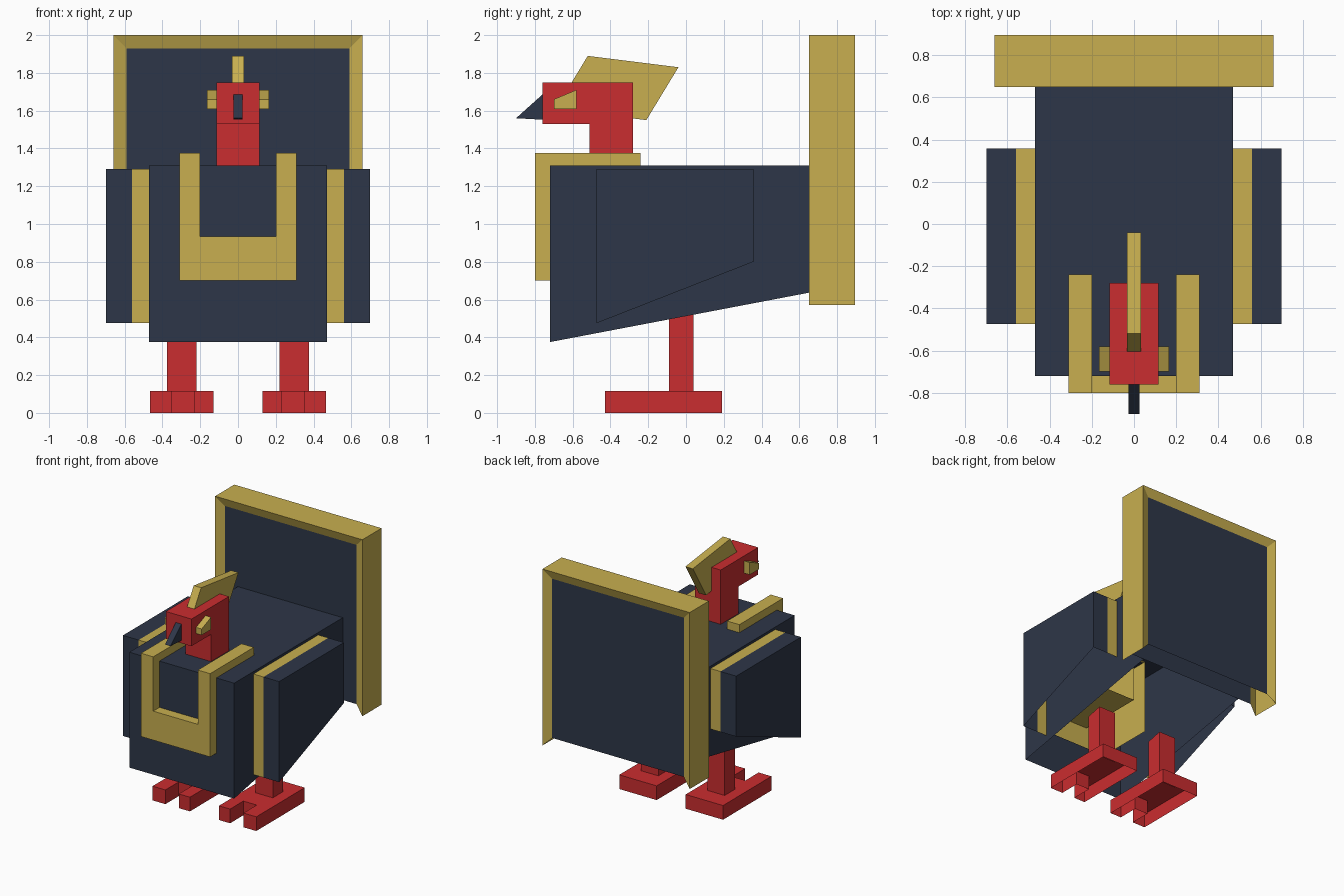
import bpy

if "Cube" in bpy.data.objects:
    bpy.data.objects.remove(bpy.data.objects["Cube"])


def material(name, rgb):
    m = bpy.data.materials.new(name)
    m.diffuse_color = (*rgb, 1)
    m.use_nodes = True
    m.node_tree.nodes["Principled BSDF"].inputs["Base Color"].default_value = m.diffuse_color
    return m


RED = material("red", (0.59, 0.026, 0.029))
GOLD = material("gold", (0.58, 0.43, 0.08))
NAVY = material("navy", (0.027, 0.037, 0.065))


def make(name, verts, faces, mats, idx=None):
    me = bpy.data.meshes.new(name)
    me.from_pydata(verts, [], faces)
    for m in mats:
        me.materials.append(m)
    for i, k in enumerate(idx or []):
        me.polygons[i].material_index = k
    me.update()
    ob = bpy.data.objects.new(name, me)
    bpy.context.collection.objects.link(ob)
    return ob


def prism(name, pts, a, b, mat, axis="x", skip=(), caps=(True, True)):
    """Extrude a profile along an axis; skip leaves chosen sides open."""
    put = {"x": lambda p, q, t: (t, p, q),
           "y": lambda p, q, t: (p, t, q),
           "z": lambda p, q, t: (p, q, t)}[axis]
    n = len(pts)
    verts = [put(p, q, t) for t in (a, b) for p, q in pts]
    faces = [(i, (i + 1) % n, (i + 1) % n + n, i + n)
             for i in range(n) if i not in skip]
    if caps[0]:
        faces.append(tuple(range(n))[::-1])
    if caps[1]:
        faces.append(tuple(range(n, 2 * n)))
    area = sum(pts[i][0] * pts[(i + 1) % n][1] - pts[(i + 1) % n][0] * pts[i][1]
               for i in range(n))
    if (area > 0) == (axis == "y"):
        faces = [f[::-1] for f in faces]
    return make(name, verts, faces, [mat])


def rect(p0, q0, p1, q1):
    return [(p0, q0), (p1, q0), (p1, q1), (p0, q1)]


# Body shell, open below, front left for the separate panel
prism("body", [(-.72, .375), (.67, .64), (.67, 1.31), (-.72, 1.31)],
      -.47, .47, NAVY, skip=(0, 1, 3))

# Body front, cut around the bib
front = [(-.47, .375), (.47, .375), (.47, 1.31), (.31, 1.31), (.31, .7),
         (-.31, .7), (-.31, 1.31), (-.47, 1.31)]
panel = rect(-.2, .935, .2, 1.31)
make("body_front", [(x, -.72, z) for x, z in front + panel],
     [tuple(range(8)), (8, 9, 10, 11)], [NAVY])

# U-shaped bib whose arms lie over the back
prism("bib", [(-.31, .7), (.31, .7), (.31, 1.375), (.2, 1.375), (.2, .935),
              (-.2, .935), (-.2, 1.375), (-.31, 1.375)],
      -.8, -.24, GOLD, axis="y", skip=(0,), caps=(True, False))
for s in (-1, 1):
    prism("bib_arm_end", rect(s * .255 - .055, 1.31, s * .255 + .055, 1.375),
          -.26, -.24, GOLD, axis="y")

# Head with neck, beak and crest
prism("head", [(-.51, 1.31), (-.28, 1.31), (-.28, 1.75), (-.76, 1.75),
               (-.76, 1.53), (-.51, 1.53)], -.115, .115, RED)
prism("beak", [(-.9, 1.56), (-.755, 1.552), (-.755, 1.69)], -.025, .025, NAVY)
prism("crest", [(-.69, 1.61), (-.21, 1.55), (-.04, 1.83), (-.52, 1.89)],
      -.033, .033, GOLD)

wing = [(-.473, .475), (.357, .8), (.357, 1.29), (-.473, 1.29)]
eye = [(-.7, 1.61), (-.58, 1.61), (-.58, 1.71), (-.7, 1.66)]
foot = [(.13, -.43), (.23, -.43), (.23, -.26), (.35, -.26), (.35, -.43),
        (.465, -.43), (.465, .19), (.13, .19)]
for s, side in ((-1, "left"), (1, "right")):
    def span(a, b):
        return (a, b) if s > 0 else (-b, -a)
    outer = (s < 0, s > 0)
    # Wing: gold inner layer and navy outer layer, open below
    prism(side + "_wing_band", wing, *span(.47, .56), GOLD, skip=(0,),
          caps=(False, False))
    prism(side + "_wing", wing, *span(.56, .7), NAVY, skip=(0,), caps=outer)
    # Eye
    prism(side + "_eye", eye, *span(.115, .165), GOLD)
    # Leg and two-toed foot, foot open below
    prism(side + "_leg", [(-.09, .11), (.04, .11), (.04, .54), (-.09, .51)],
          *span(.22, .375), RED)
    prism(side + "_foot", [(s * x, y) for x, y in foot], 0, .115, RED,
          axis="z", caps=(False, True))

# Tail board: gold rim on three sides with recessed navy panels
verts = []
for y, r in ((.65, .025), (.895, -.025)):
    verts += [(x, y, z) for x, z in rect(-.66, .57, .66, 2)]
    verts += [(x, y + r, z) for x, z in rect(-.59, .64, .59, 1.93)]
faces, idx = [], []
for k in (1, 2, 3):
    j = (k + 1) % 4
    faces += [(k, j, j + 4, k + 4), (j + 8, k + 8, k + 12, j + 12),
              (j, k, k + 8, j + 8)]
    idx += [0, 0, 0]
faces += [(4, 5, 6, 7), (15, 14, 13, 12)]
idx += [1, 1]
make("tail", verts, faces, [GOLD, NAVY], idx)
